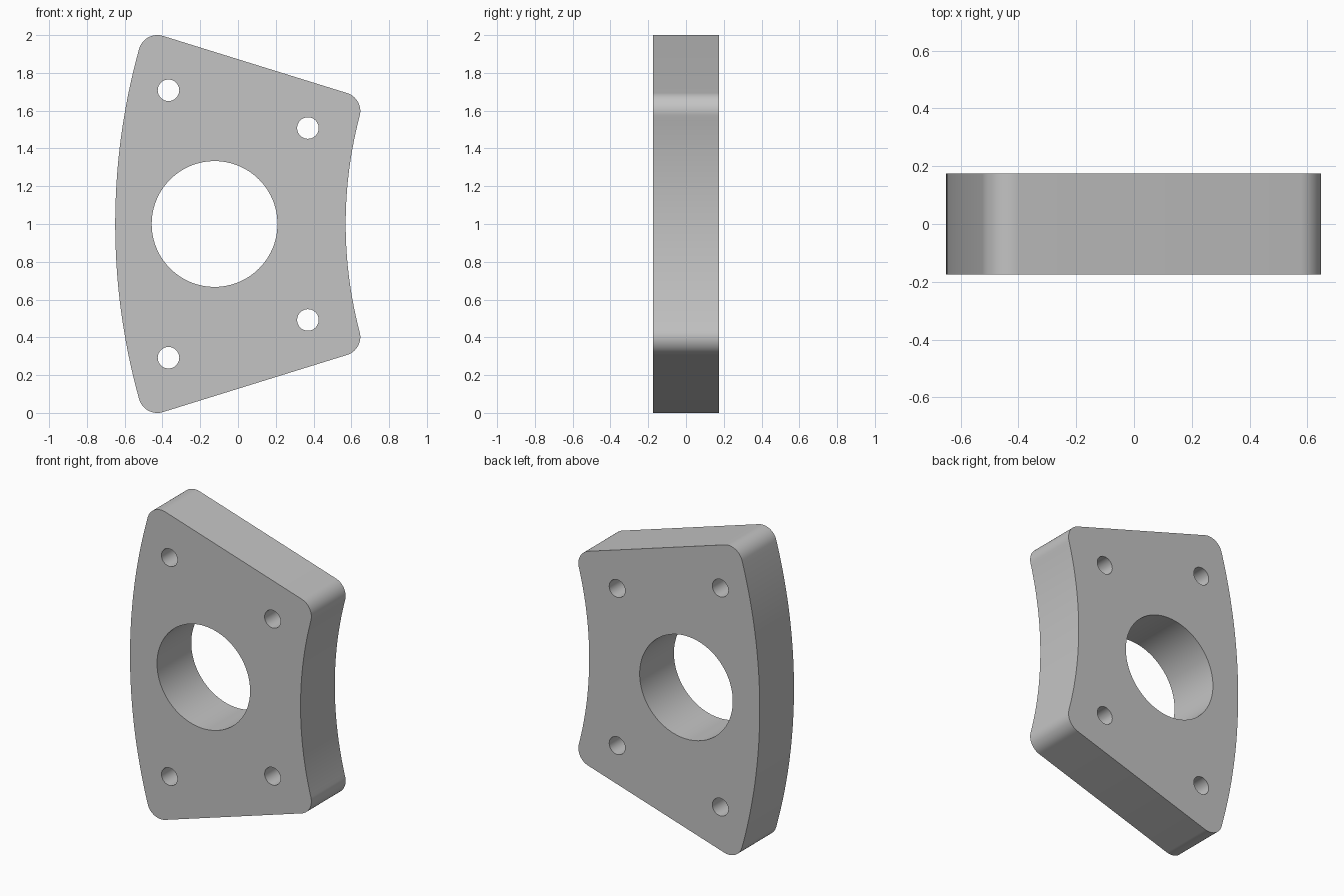
import bpy, bmesh
from math import sin, cos, asin, pi, radians

cube = bpy.data.objects.get("Cube")
if cube:
    bpy.data.objects.remove(cube, do_unlink=True)

HALF_DEPTH = 0.175
CENTRE_X = 2.81            # common centre of both curved edges
R_OUT, R_IN = 3.46, 2.24
HALF_ANGLE = 0.301         # half of the sector angle
FILLET = 0.1


def arc(cx, cz, r, start, end, steps):
    """Points along a circular arc."""
    angles = [start + (end - start) * i / steps for i in range(steps + 1)]
    return [(cx + r * cos(t), cz + r * sin(t)) for t in angles]


def corner(r_centre):
    """Polar angle and centre of a corner fillet."""
    phi = HALF_ANGLE - asin(FILLET / r_centre)
    return phi, CENTRE_X - r_centre * cos(phi), r_centre * sin(phi)


# Upper half of the sector outline, then its mirror image
phi_out, ox, oz = corner(R_OUT - FILLET)
phi_in, ix, iz = corner(R_IN + FILLET)
side = pi / 2 - HALF_ANGLE
upper = arc(CENTRE_X, 0, R_OUT, pi, pi - phi_out, 32)
upper += arc(ox, oz, FILLET, pi - phi_out, side, 16)[1:]
upper += arc(ix, iz, FILLET, side, -phi_in, 16)
upper += arc(CENTRE_X, 0, R_IN, pi - phi_in, pi, 24)[1:]
outline = upper + [(x, -z) for x, z in reversed(upper[1:-1])]

# Central bore and four bolt holes
loops = [outline, arc(-0.124, 0, 0.333, 0, 2 * pi, 96)[:-1]]
for x, z in ((-0.368, 0.708), (0.37, 0.508)):
    for s in (1, -1):
        loops.append(arc(x, s * z, 0.057, 0, 2 * pi, 40)[:-1])

# Filled, extruded profile
curve = bpy.data.curves.new("plate_profile", "CURVE")
curve.dimensions = "2D"
curve.fill_mode = "BOTH"
curve.extrude = HALF_DEPTH
for loop in loops:
    spline = curve.splines.new("POLY")
    spline.points.add(len(loop) - 1)
    for point, (x, z) in zip(spline.points, loop):
        point.co = (x, z, 0, 1)
    spline.use_cyclic_u = True
profile = bpy.data.objects.new("plate_profile", curve)
bpy.context.collection.objects.link(profile)

# Turn the profile into a welded mesh
bpy.context.view_layer.update()
evaluated = profile.evaluated_get(bpy.context.evaluated_depsgraph_get())
mesh = bpy.data.meshes.new_from_object(evaluated)
bpy.data.objects.remove(profile, do_unlink=True)
bm = bmesh.new()
bm.from_mesh(mesh)
bmesh.ops.remove_doubles(bm, verts=bm.verts, dist=0.0001)
bmesh.ops.recalc_face_normals(bm, faces=bm.faces)
bm.to_mesh(mesh)
bm.free()

plate = bpy.data.objects.new("sector_plate", mesh)
bpy.context.collection.objects.link(plate)
plate.rotation_euler.x = radians(90)
plate.location.z = 1

# Plain grey
grey = bpy.data.materials.new("grey")
grey.use_nodes = True
colour = (0.55, 0.55, 0.55, 1)
grey.diffuse_color = colour
grey.node_tree.nodes["Principled BSDF"].inputs["Base Color"].default_value = colour
mesh.materials.clear()
mesh.materials.append(grey)

bpy.ops.object.select_all(action="DESELECT")
plate.select_set(True)
bpy.context.view_layer.objects.active = plate
bpy.ops.object.shade_smooth_by_angle(angle=radians(30))
